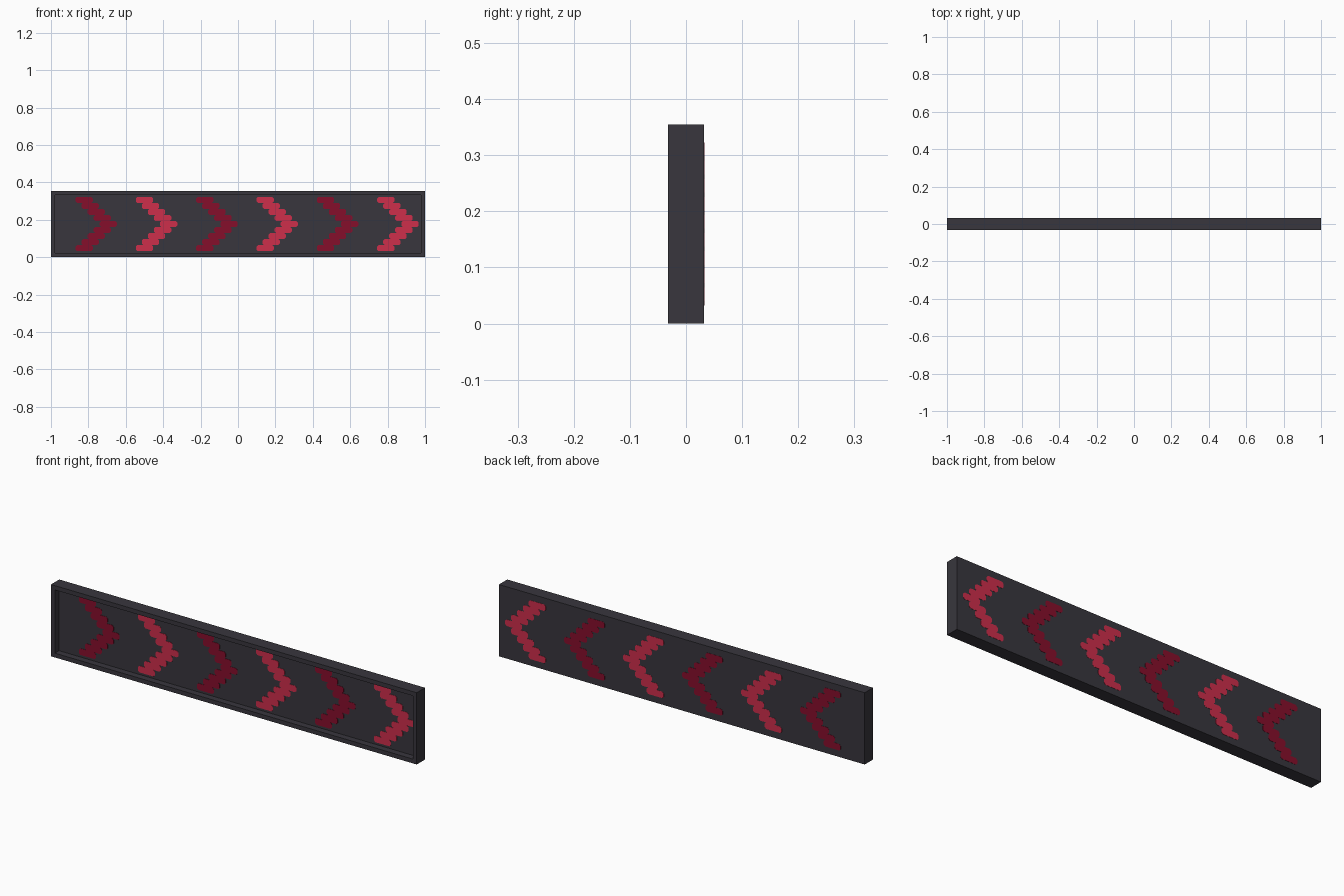
import bpy, bmesh

if "Cube" in bpy.data.objects:
    bpy.data.objects.remove(bpy.data.objects["Cube"])

P = 2 / 62                      # light grid pitch: 62 x 11 cells, 2 deep
W, D, H = 2.0, 2 * P, 11 * P


def material(name, rgb):
    m = bpy.data.materials.new(name)
    m.diffuse_color = (*rgb, 1)
    m.use_nodes = True
    m.node_tree.nodes["Principled BSDF"].inputs["Base Color"].default_value = m.diffuse_color
    return m


charcoal = material("charcoal", (0.0395, 0.0369, 0.0467))
dark_red = material("dark red", (0.235, 0.0044, 0.0242))
bright_red = material("bright red", (0.610, 0.0273, 0.0704))


def finish(bm, name, mat):
    bmesh.ops.recalc_face_normals(bm, faces=bm.faces)
    me = bpy.data.meshes.new(name)
    bm.to_mesh(me)
    bm.free()
    me.materials.append(mat)
    bpy.context.collection.objects.link(bpy.data.objects.new(name, me))


# Housing: box with a one-cell rim around a recessed front panel
bm = bmesh.new()
bmesh.ops.create_cube(bm, size=1)
for v in bm.verts:
    v.co = (v.co.x * W, v.co.y * D, (v.co.z + 0.5) * H)
front = min(bm.faces, key=lambda f: f.calc_center_median().y)
bmesh.ops.inset_region(bm, faces=[front], thickness=0.03)
inner = bmesh.ops.extrude_face_region(bm, geom=[front])
bmesh.ops.delete(bm, geom=[front], context='FACES_ONLY')
for v in inner["geom"]:
    if isinstance(v, bmesh.types.BMVert):
        v.co.y += P
finish(bm, "sign_housing", charcoal)


# Stepped arrow: nine rows of three cells, with chamfered row ends
def chevron(name, tip, y0, y1, mat):
    bm = bmesh.new()
    c, h = 0.008, P / 2
    for row in range(-4, 5):
        r = tip - abs(row) * P - 0.002
        l = r - 3 * P + 0.004
        z = H / 2 + row * P
        outline = [(l + c, z - h), (r - c, z - h), (r, z - h + c), (r, z + h - c),
                   (r - c, z + h), (l + c, z + h), (l, z + h - c), (l, z - h + c)]
        face = bm.faces.new([bm.verts.new((x, y0, zz)) for x, zz in outline])
        ext = bmesh.ops.extrude_face_region(bm, geom=[face])
        for v in ext["geom"]:
            if isinstance(v, bmesh.types.BMVert):
                v.co.y = y1
    finish(bm, name, mat)


# Alternating dark and bright arrows on the recessed front and flat back
for i in range(6):
    tip = (i - 2) * 10 * P
    mat = bright_red if i % 2 else dark_red
    chevron(f"front_arrow_{i + 1}", tip, -0.0015, 0.001, mat)
    chevron(f"back_arrow_{i + 1}", tip, D / 2 - 0.001, D / 2 + 0.001, mat)
